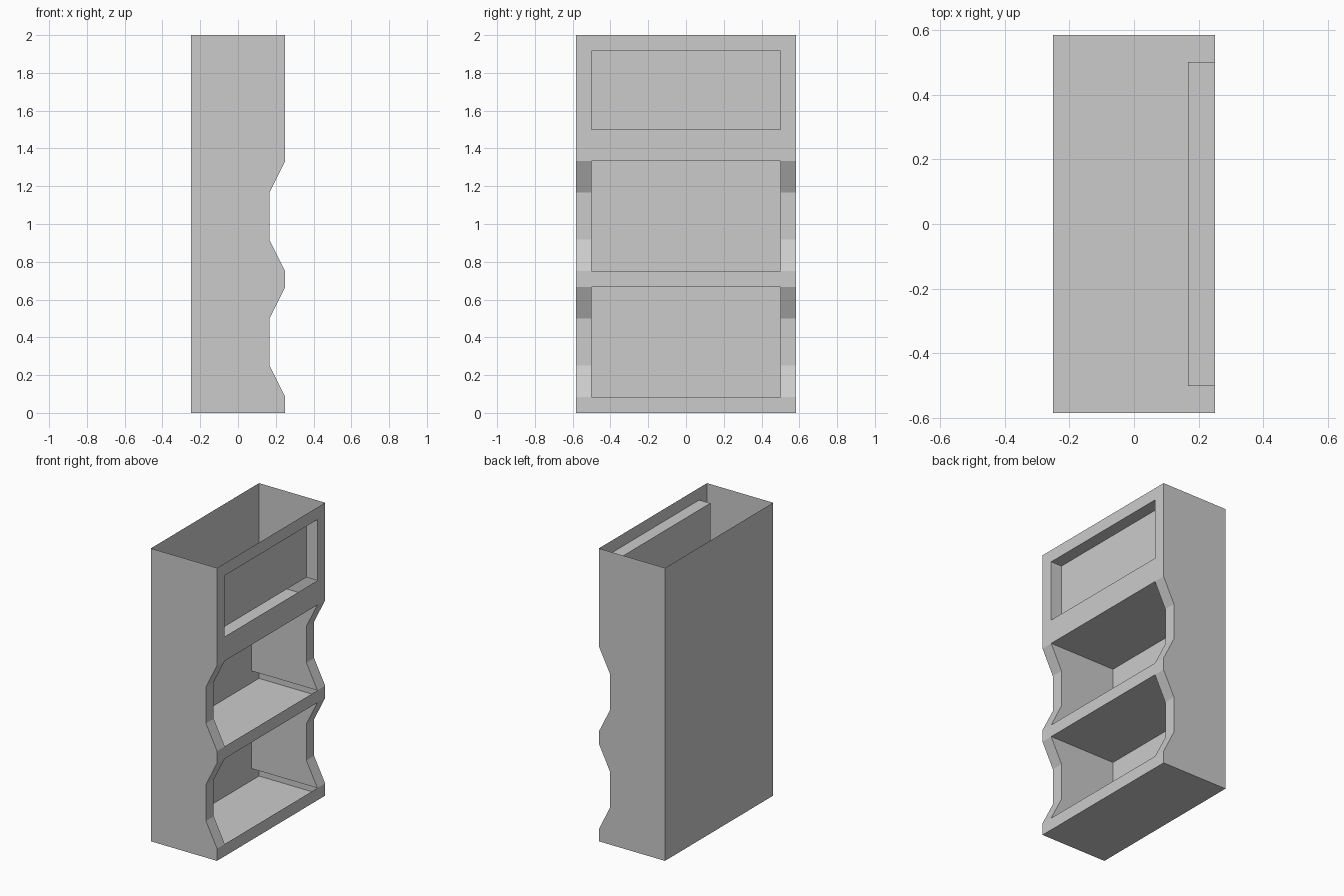
import bpy
import bmesh

cube = bpy.data.objects.get("Cube")
if cube:
    bpy.data.objects.remove(cube, do_unlink=True)

U = 1 / 12            # modelling grid
HALF_X, HALF_Y, TOP = 3, 7, 24
OPEN_Y = 6            # half width of every opening

gray = bpy.data.materials.new("plain_gray")
gray.use_nodes = True
COLOR = (0.6, 0.6, 0.6, 1)
gray.diffuse_color = COLOR
gray.node_tree.nodes["Principled BSDF"].inputs["Base Color"].default_value = COLOR


def band(bm, path, y0, y1):
    """Sweep an x-z path along y; an upward path faces +x."""
    for (xa, za), (xb, zb) in zip(path, path[1:]):
        corners = [(xa, y0, za), (xa, y1, za), (xb, y1, zb), (xb, y0, zb)]
        bm.faces.new([bm.verts.new(c) for c in corners])


def plate(bm, outline, y, flip=False):
    """Flat x-z outline at one y; counter-clockwise faces -y."""
    loop = outline[::-1] if flip else outline
    bm.faces.new([bm.verts.new((x, y, z)) for x, z in loop])


def finish(name, bm):
    bmesh.ops.remove_doubles(bm, verts=bm.verts, dist=0.001)
    bmesh.ops.scale(bm, vec=(U, U, U), verts=bm.verts)
    mesh = bpy.data.meshes.new(name)
    bm.to_mesh(mesh)
    bm.free()
    mesh.materials.append(gray)
    obj = bpy.data.objects.new(name, mesh)
    bpy.context.collection.objects.link(obj)


def bay_edge(z):
    """Scooped front edge of the bay whose lip ends at z."""
    return [(3, z), (2, z + 2), (2, z + 5), (3, z + 7)]


BAYS = (1, 9)
edge = [(3, 0)] + bay_edge(1) + bay_edge(9) + [(3, 18), (3, 23), (3, TOP)]

# Outer shell: base, back and the two scooped ends, open at the top
bm = bmesh.new()
band(bm, [(-HALF_X, TOP), (-HALF_X, 0), (HALF_X, 0)], -HALF_Y, HALF_Y)
for side in (-1, 1):
    plate(bm, [(-HALF_X, 0)] + edge + [(-HALF_X, TOP)], side * HALF_Y, side > 0)
finish("outer_shell", bm)

# Open face: scooped stiles with cross rails between them
bm = bmesh.new()
for y0, y1 in ((-HALF_Y, -OPEN_Y), (OPEN_Y, HALF_Y)):
    band(bm, edge, y0, y1)
for z0, z1 in ((0, 1), (8, 9), (16, 18), (23, TOP)):
    band(bm, [(HALF_X, z0), (HALF_X, z1)], -OPEN_Y, OPEN_Y)
finish("face_frame", bm)

# Full-width shelves and the inner side panels of each bay
for label, z in zip(("lower", "upper"), BAYS):
    bm = bmesh.new()
    band(bm, [(HALF_X, z + 7), (-HALF_X, z + 7)], -HALF_Y, HALF_Y)
    finish(label + "_shelf", bm)
    for side, word in ((-1, "front"), (1, "rear")):
        bm = bmesh.new()
        plate(bm, [(-HALF_X, z)] + bay_edge(z) + [(-HALF_X, z + 7)],
              side * OPEN_Y, side < 0)
        finish(f"{label}_{word}_inner_side", bm)

# Sign recess behind the top window, open underneath
bm = bmesh.new()
band(bm, [(2, 18), (2, 23), (3, 23)], -OPEN_Y, OPEN_Y)
for side in (-1, 1):
    plate(bm, [(2, 18), (3, 18), (3, 23), (2, 23)], side * OPEN_Y, side < 0)
finish("sign_recess", bm)
